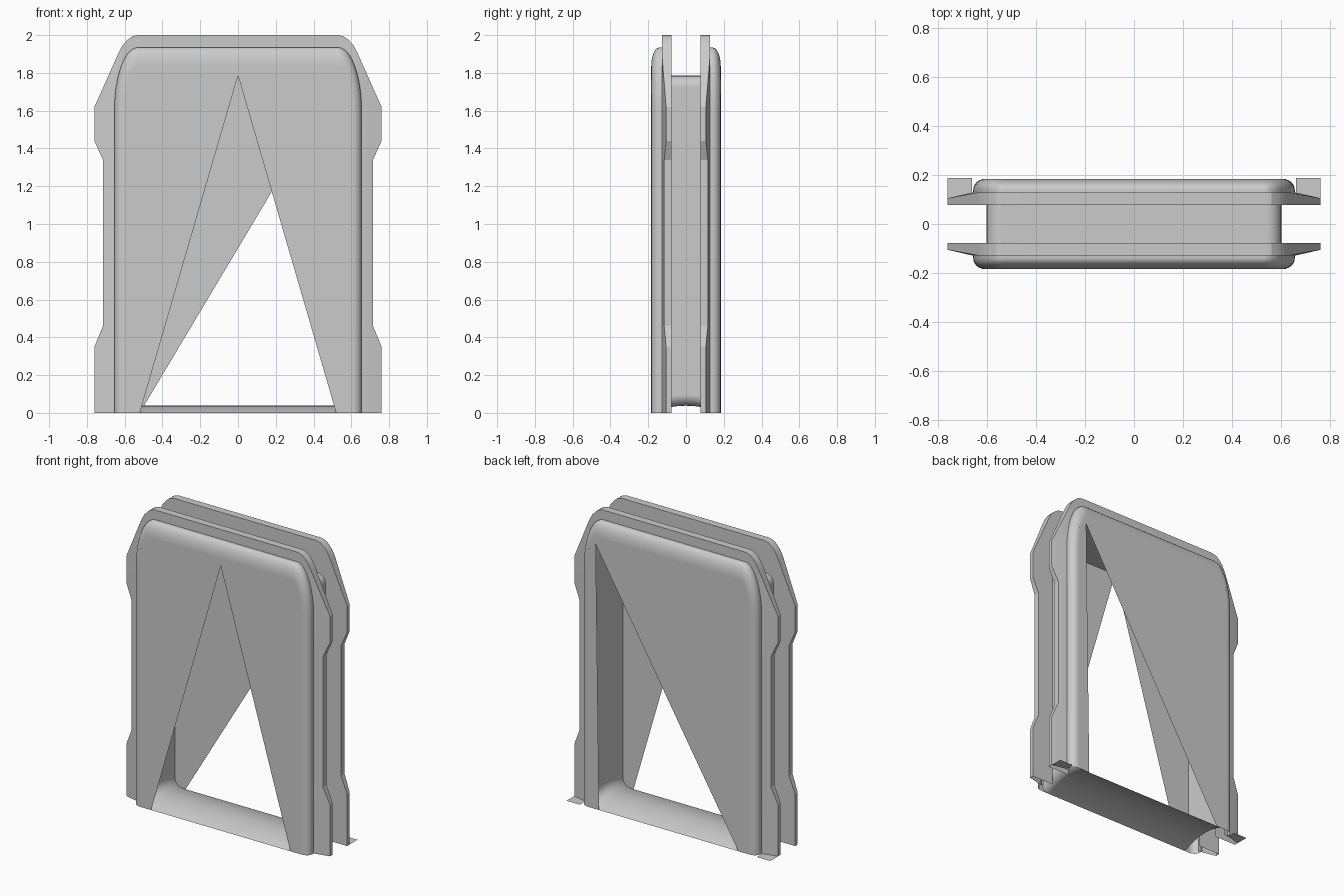
import bpy, bmesh, math

cube = bpy.data.objects.get("Cube")
if cube:
    bpy.data.objects.remove(cube)

grey = bpy.data.materials.new("plain grey")
grey.use_nodes = True
COLOUR = (0.6, 0.6, 0.6, 1)
grey.diffuse_color = COLOUR
grey.node_tree.nodes["Principled BSDF"].inputs["Base Color"].default_value = COLOUR


def mirrored(half):
    """Arch path from +x foot over the top to the -x foot."""
    return half + [(-x, z) for x, z in reversed(half)]


def arc(cx, cz, rx, rz, a0, a1, n):
    angles = [math.radians(a0 + (a1 - a0) * i / n) for i in range(n + 1)]
    return [(cx + rx * math.cos(a), cz + rz * math.sin(a)) for a in angles]


def build(name, rows, closed=False, cap=None, flip=False, angle=30):
    """Loft rows of 3D points; cap lists extra points that close the last row."""
    bm = bmesh.new()
    grid = [[bm.verts.new(p) for p in row] for row in rows]
    n = len(rows[0])
    for a, b in zip(grid, grid[1:]):
        for i in range(n if closed else n - 1):
            j = (i + 1) % n
            bm.faces.new((a[i], a[j], b[j], b[i]))
    if cap:
        bm.faces.new(grid[-1] + [bm.verts.new(p) for p in cap])
    if flip:
        bmesh.ops.reverse_faces(bm, faces=bm.faces[:])
    mesh = bpy.data.meshes.new(name)
    bm.to_mesh(mesh)
    bm.free()
    mesh.materials.append(grey)
    ob = bpy.data.objects.new(name, mesh)
    bpy.context.collection.objects.link(ob)
    bpy.ops.object.select_all(action='DESELECT')
    ob.select_set(True)
    bpy.context.view_layer.objects.active = ob
    bpy.ops.object.shade_smooth_by_angle(angle=math.radians(angle))
    weighted = ob.modifiers.new("even shading", 'WEIGHTED_NORMAL')
    weighted.keep_sharp = True
    return ob


def at_depth(path, y):
    return [(x, y, z) for x, z in path]


# Rounded cover panels, each with a triangular opening
def panel_outline(dx, dz):
    return mirrored([(0.655 - dx, 0)] + arc(0.53, 1.6, 0.125 - dx, 0.335 - dz, 0, 90, 12))


def panel(name, side, apex_x):
    rows = [at_depth(panel_outline(0, 0), side * 0.12)]
    for i in range(7):
        a = math.radians(15 * i)
        inset = 1 - math.cos(a)
        rows.append(at_depth(panel_outline(0.05 * inset, 0.1 * inset),
                             side * (0.14 + 0.044 * math.sin(a))))
    y = side * 0.184
    opening = [(-0.52, y, 0), (apex_x, y, 1.785), (0.52, y, 0)]
    build(name, rows, cap=opening, flip=side > 0)


panel("front_panel", -1, 0)
panel("back_panel", 1, 0.545)

# Flanges with notched sides that thin towards their outer edge
shoulder = [(0.635, 1.9), (0.612, 1.945), (0.585, 1.975), (0.56, 1.993), (0.53, 2)]
edge = [(0.76, 0), (0.76, 0.35), (0.715, 0.46), (0.715, 1.34),
        (0.76, 1.44), (0.76, 1.62)] + shoulder
under = [(0.6, z) for x, z in edge[:6]] + arc(0.54, 1.725, 0.06, 0.06, 0, 90, 4)
hidden = [(0.63, z) for x, z in edge[:6]] + arc(0.53, 1.7, 0.09, 0.2, 0, 90, 4)
ridge = [(min(x, 0.66), z) for x, z in edge]


def flange(name, side):
    thin = [(x, side * (0.128 - 0.23 * max(0, abs(x) - 0.66)), z)
            for x, z in mirrored(edge)]
    rows = [at_depth(mirrored(under), side * 0.077),
            at_depth(mirrored(edge), side * 0.077), thin,
            at_depth(mirrored(ridge), side * 0.128),
            at_depth(mirrored(hidden), side * 0.128)]
    build(name, rows, flip=side > 0, angle=20)


flange("front_flange", -1)
flange("back_flange", 1)

# Inner tunnel with rounded corners and an arched sill
rows = []
for i in range(17):
    y = 0.184 * (i - 8) / 8
    sill = 0.038 * (1 - (y / 0.184) ** 2)
    half = arc(0.54, sill + 0.06, 0.06, 0.06, -90, 0, 6) + arc(0.54, 1.725, 0.06, 0.06, 0, 90, 6)
    rows.append(at_depth(mirrored(half), y))
build("inner_tunnel", rows, closed=True, flip=True)

# Small flat feet at the lower corners of the back flange
for side, label in ((1, "left"), (-1, "right")):
    build(label + "_foot_flap",
          [[(side * 0.66, 0.128, 0), (side * 0.76, 0.105, 0)],
           [(side * 0.66, 0.188, 0), (side * 0.76, 0.188, 0)]], flip=side < 0)
